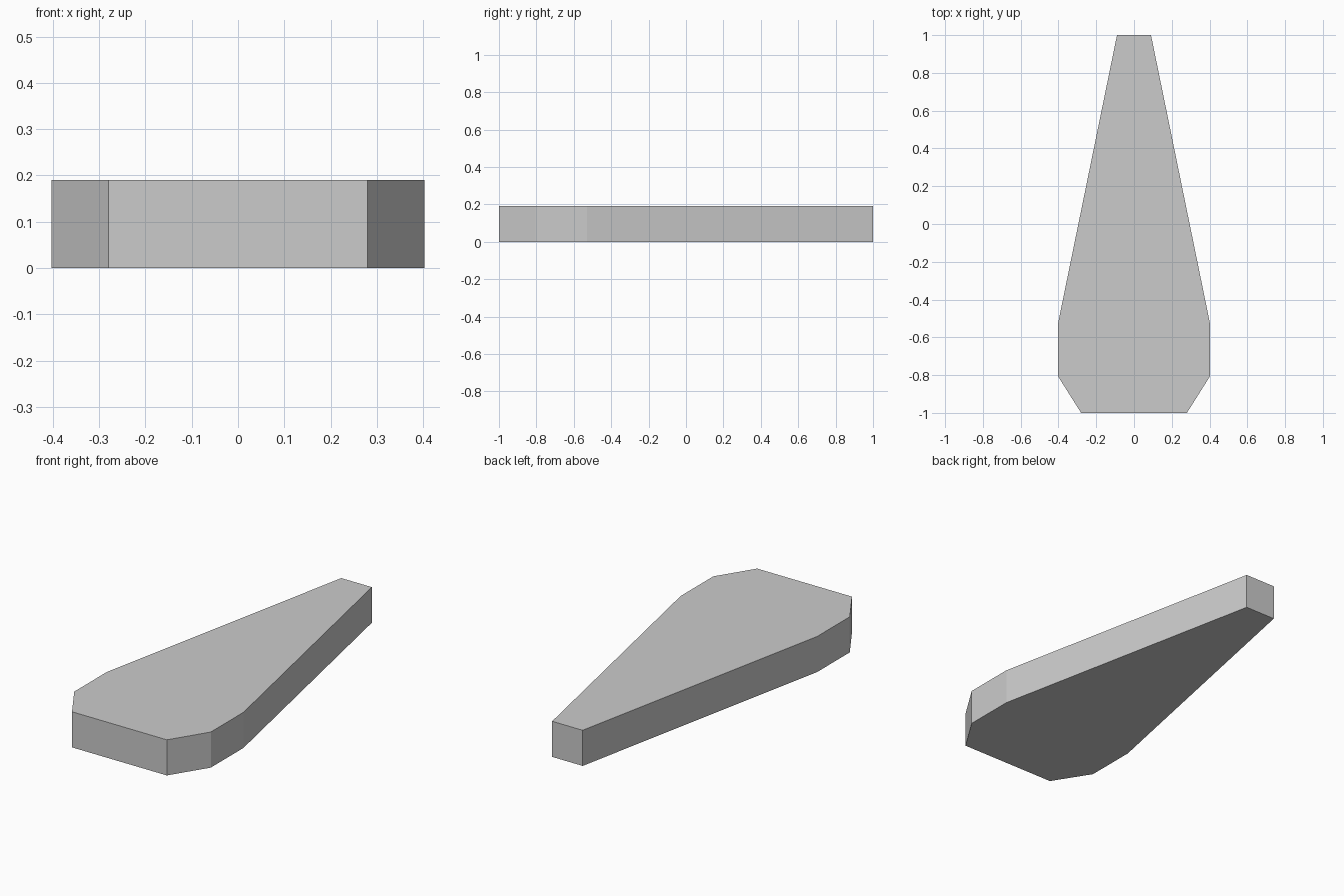
import bpy
import bmesh

cube = bpy.data.objects.get("Cube")
if cube:
    bpy.data.objects.remove(cube, do_unlink=True)

HEIGHT = 0.19

# Plain grey material
grey = bpy.data.materials.new("light_grey")
grey.use_nodes = True
colour = (0.6, 0.6, 0.6, 1)
grey.diffuse_color = colour
grey.node_tree.nodes["Principled BSDF"].inputs["Base Color"].default_value = colour

# Left half of the outline, front to back, mirrored to close the profile
half = [(0.28, -1), (0.403, -0.805), (0.403, -0.53), (0.09, 1)]
outline = half + [(-x, y) for x, y in reversed(half)]

# Tapered slab: extrude the outline upward
bm = bmesh.new()
base = bm.faces.new([bm.verts.new((x, y, 0)) for x, y in outline])
top = bmesh.ops.extrude_face_region(bm, geom=[base], use_keep_orig=True)
for item in top["geom"]:
    if isinstance(item, bmesh.types.BMVert):
        item.co.z = HEIGHT
bmesh.ops.recalc_face_normals(bm, faces=bm.faces)

mesh = bpy.data.meshes.new("tapered_slab")
bm.to_mesh(mesh)
bm.free()
mesh.materials.append(grey)
slab = bpy.data.objects.new("tapered_slab", mesh)
bpy.context.collection.objects.link(slab)
